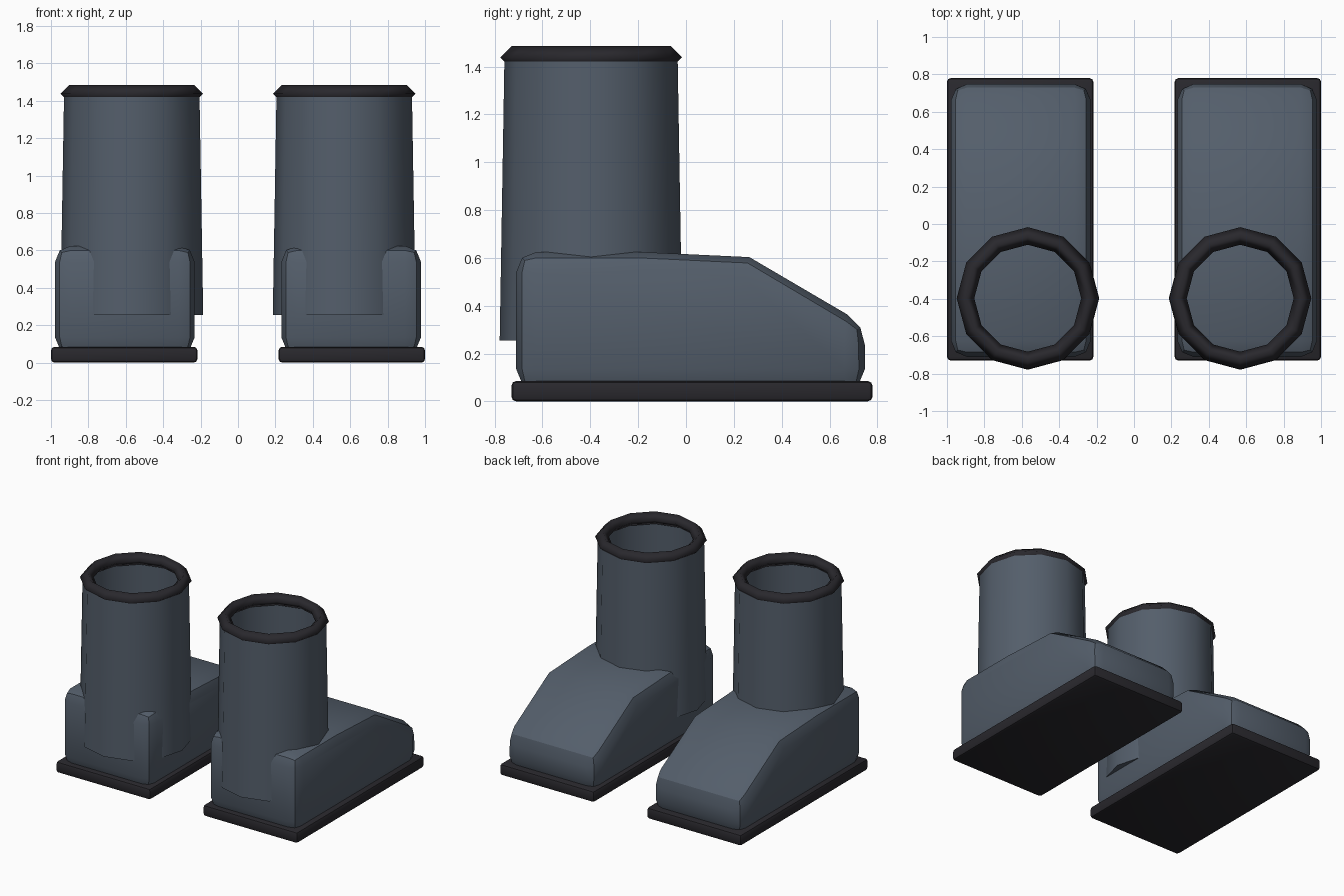
import bpy, bmesh, math
from mathutils import Vector

if "Cube" in bpy.data.objects:
    bpy.data.objects.remove(bpy.data.objects["Cube"])


def material(name, rgb):
    m = bpy.data.materials.new(name)
    m.diffuse_color = (*rgb, 1)
    m.use_nodes = True
    m.node_tree.nodes["Principled BSDF"].inputs["Base Color"].default_value = m.diffuse_color
    return m


BLUE = material("slate_blue", (0.088, 0.112, 0.146))
BLACK = material("near_black", (0.022, 0.021, 0.026))


def make(name, bm, mat, angle, bevel=0, segments=2):
    bmesh.ops.recalc_face_normals(bm, faces=bm.faces)
    me = bpy.data.meshes.new(name)
    bm.to_mesh(me)
    bm.free()
    me.materials.append(mat)
    ob = bpy.data.objects.new(name, me)
    bpy.context.collection.objects.link(ob)
    bpy.ops.object.select_all(action='DESELECT')
    ob.select_set(True)
    bpy.context.view_layer.objects.active = ob
    if bevel:
        mod = ob.modifiers.new("round", 'BEVEL')
        mod.width = bevel
        mod.segments = segments
        mod.limit_method = 'ANGLE'
        mod.angle_limit = math.radians(40)
        bpy.ops.object.modifier_apply(modifier=mod.name)
    bpy.ops.object.shade_smooth_by_angle(angle=math.radians(angle))
    return ob


def extruded(profile, x0, x1):
    """Side profile of (y, z) points, extruded along x."""
    bm = bmesh.new()
    face = bm.faces.new([bm.verts.new((x0, y, z)) for y, z in profile])
    out = bmesh.ops.extrude_face_region(bm, geom=[face])
    moved = [v for v in out["geom"] if isinstance(v, bmesh.types.BMVert)]
    bmesh.ops.translate(bm, verts=moved, vec=Vector((x1 - x0, 0, 0)))
    return bm


def lathe(rings, cx, cy, sides=12, closed=False, cap_first=False):
    """Rings of (radius, z) around a vertical axis."""
    bm = bmesh.new()
    loops = []
    for r, z in rings:
        loops.append([bm.verts.new((cx + r * math.cos(2 * math.pi * i / sides),
                                    cy + r * math.sin(2 * math.pi * i / sides), z))
                      for i in range(sides)])
    for k in range(len(loops) if closed else len(loops) - 1):
        a, b = loops[k], loops[(k + 1) % len(loops)]
        for i in range(sides):
            j = (i + 1) % sides
            bm.faces.new((a[i], a[j], b[j], b[i]))
    if cap_first:
        bm.faces.new(loops[0])
    return bm


SOLE = [(-0.73, 0), (0.78, 0), (0.78, 0.085), (-0.73, 0.085)]
FOOT = [(-0.71, 0.05), (0.748, 0.05), (0.748, 0.32), (0.265, 0.603),
        (-0.2, 0.625), (-0.71, 0.625)]

for side, s in (("left", -1), ("right", 1)):
    # Flat sole slab
    make(side + "_sole", extruded(SOLE, s * 0.217, s * 1.0), BLACK, 30, 0.02)
    # Foot with sloping toe
    make(side + "_foot", extruded(FOOT, s * 0.232, s * 0.978), BLUE, 30, 0.085)
    # Open tapered shaft
    cx, cy = s * 0.568, -0.397
    make(side + "_shaft", lathe([(0.382, 0.255), (0.362, 1.44)], cx, cy, cap_first=True),
         BLUE, 40)
    # Rolled rim with a diamond section
    major, minor, z = 0.333, 0.047, 1.438
    make(side + "_rim", lathe([(major + minor, z), (major, z + minor),
                               (major - minor, z), (major, z - minor)], cx, cy, closed=True),
         BLACK, 100)
